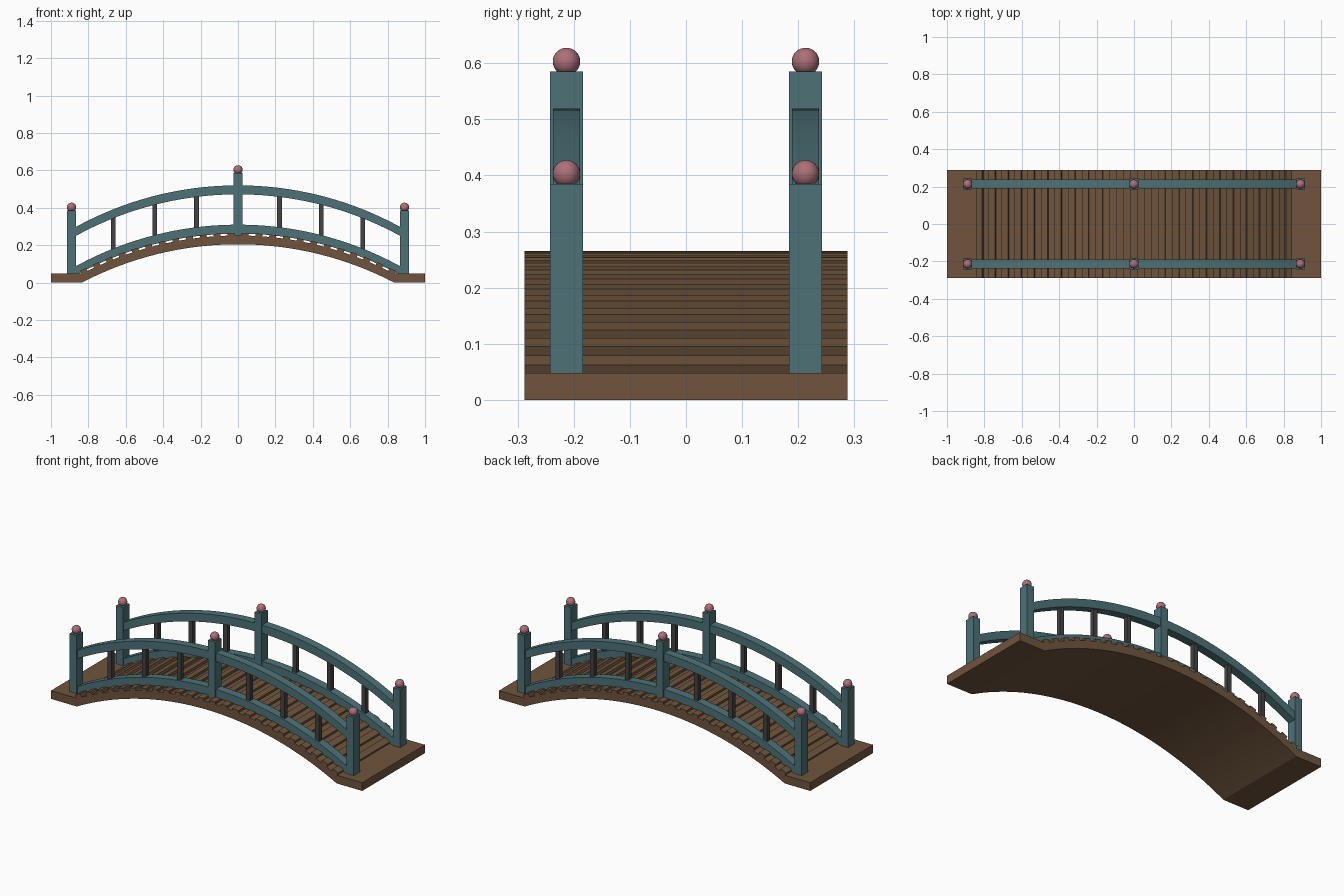
import bpy, bmesh, math
from mathutils import Matrix

if "Cube" in bpy.data.objects:
    bpy.data.objects.remove(bpy.data.objects["Cube"])

R = 1.803            # arch radius
RISE = 0.205         # underside height at mid span
SPAN = 0.835         # half span of the arch
RAIL_Y = 0.213


def material(name, rgb):
    m = bpy.data.materials.new(name)
    m.diffuse_color = (*rgb, 1)
    m.use_nodes = True
    m.node_tree.nodes["Principled BSDF"].inputs["Base Color"].default_value = m.diffuse_color
    return m


WOOD = material("brown wood", (0.16, 0.09, 0.047))
TEAL = material("teal paint", (0.075, 0.17, 0.185))
DARK = material("dark metal", (0.06, 0.055, 0.058))
PINK = material("dusty pink", (0.42, 0.16, 0.19))


def arch(x):
    return RISE - R + math.sqrt(R * R - x * x)


def finish(name, bm, mat, smooth=False):
    bmesh.ops.recalc_face_normals(bm, faces=bm.faces)
    me = bpy.data.meshes.new(name)
    bm.to_mesh(me)
    bm.free()
    me.materials.append(mat)
    ob = bpy.data.objects.new(name, me)
    bpy.context.collection.objects.link(ob)
    for p in me.polygons:
        p.use_smooth = smooth
    return ob


def add_box(bm, center, size, tilt=0.0):
    m = (Matrix.Translation(center) @ Matrix.Rotation(tilt, 4, 'Y')
         @ Matrix.Diagonal((*size, 1)))
    bmesh.ops.create_cube(bm, size=1, matrix=m)


def box(name, x, y, z0, z1, wx, wy, mat):
    bm = bmesh.new()
    add_box(bm, (x, y, (z0 + z1) / 2), (wx, wy, z1 - z0))
    return finish(name, bm, mat)


def beam(name, stations, y, width, mat):
    """Sweep a rectangular section through (x, bottom, top) stations."""
    bm = bmesh.new()
    a, b = y - width / 2, y + width / 2
    rings = [[bm.verts.new(c) for c in ((x, a, lo), (x, b, lo), (x, b, hi), (x, a, hi))]
             for x, lo, hi in stations]
    for p, q in zip(rings, rings[1:]):
        for i in range(4):
            j = (i + 1) % 4
            bm.faces.new((p[i], p[j], q[j], q[i]))
    bm.faces.new(rings[0])
    bm.faces.new(rings[-1])
    return finish(name, bm, mat)


def spread(half, n=48):
    return [-half + 2 * half * i / n for i in range(n + 1)]


# arched deck with flat landings
stations = [(x, max(0, arch(x)), max(0.048, arch(x) + 0.047)) for x in spread(SPAN)]
stations = [(-1, 0, 0.048)] + stations + [(1, 0, 0.048)]
beam("deck", stations, 0, 0.576, WOOD)

# raised tread planks following the arch
bm = bmesh.new()
COUNT = 24
r_mid = R + 0.048
limit = math.asin(0.845 / (R + 0.06))
step = 2 * limit / (COUNT - 0.5)
for i in range(COUNT):
    a = -limit + step * (i + 0.25)
    add_box(bm, (r_mid * math.sin(a), 0, RISE - R + r_mid * math.cos(a)),
            (step * r_mid * 0.5, 0.576, 0.024), a)
finish("tread_planks", bm, WOOD)

# railings on both sides
for side, y in (("front", -RAIL_Y), ("back", RAIL_Y)):
    for label, top in (("lower", 0.31), ("upper", 0.52)):
        off = top - RISE
        beam(f"{side}_{label}_rail",
             [(x, arch(x) + off - 0.048, arch(x) + off) for x in spread(0.885)],
             y, 0.048, TEAL)

    # posts with ball finials
    for label, x, z0, z1 in (("left", -0.89, 0.046, 0.385),
                             ("middle", 0, 0.245, 0.585),
                             ("right", 0.89, 0.046, 0.385)):
        box(f"{side}_{label}_post", x, y, z0, z1, 0.046, 0.058, TEAL)
        bm = bmesh.new()
        bmesh.ops.create_uvsphere(bm, u_segments=24, v_segments=16, radius=0.0245,
                                  matrix=Matrix.Translation((x, y, z1 + 0.018)))
        finish(f"{side}_{label}_finial", bm, PINK, smooth=True)

    # slim balusters between the rails
    for i, x in enumerate((-0.667, -0.445, -0.222, 0.222, 0.445, 0.667)):
        base = arch(x) - RISE
        box(f"{side}_baluster_{i + 1}", x, y, base + 0.29, base + 0.49,
            0.026, 0.026, DARK)
